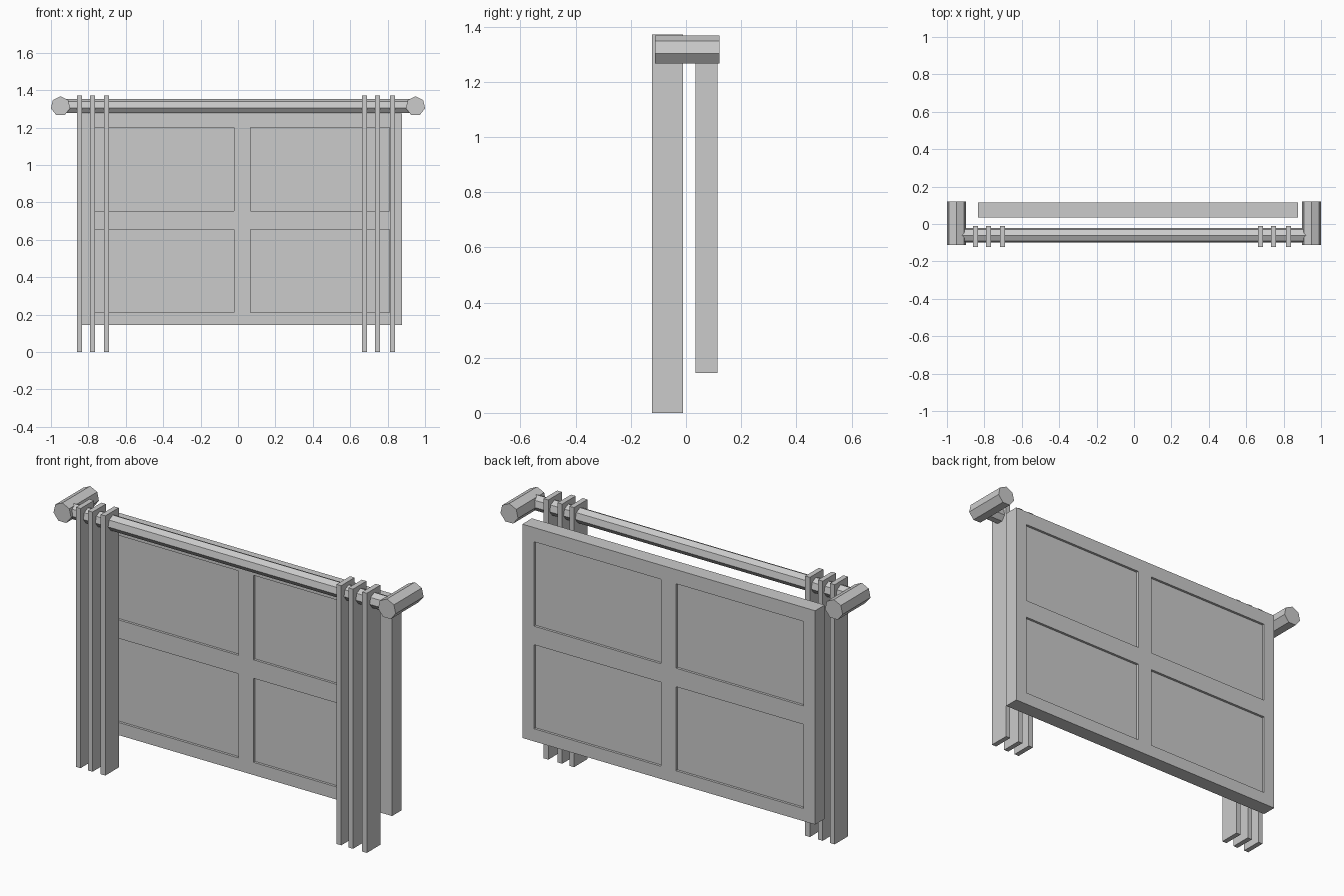
import bpy, bmesh
from math import pi
from mathutils import Matrix, Vector

if "Cube" in bpy.data.objects:
    bpy.data.objects.remove(bpy.data.objects["Cube"])


def finish(bm, name):
    bmesh.ops.recalc_face_normals(bm, faces=bm.faces)
    mesh = bpy.data.meshes.new(name)
    bm.to_mesh(mesh)
    bm.free()
    ob = bpy.data.objects.new(name, mesh)
    bpy.context.collection.objects.link(ob)
    return ob


def box(name, lo, hi):
    lo, hi = Vector(lo), Vector(hi)
    bm = bmesh.new()
    bmesh.ops.create_cube(bm, size=1)
    bmesh.ops.scale(bm, vec=hi - lo, verts=bm.verts)
    bmesh.ops.translate(bm, vec=(lo + hi) / 2, verts=bm.verts)
    return finish(bm, name)


def pole(name, radius, length, centre, along_x):
    """Seven-sided cylinder along x or y with one corner pointing straight up."""
    bm = bmesh.new()
    bmesh.ops.create_cone(bm, cap_ends=True, segments=7, radius1=radius,
                          radius2=radius, depth=length)
    # turn the highest corner onto +y, then tip the axis over
    top = max(bm.verts, key=lambda v: v.co.y).co
    turn = Matrix.Rotation(pi / 2 - Vector((1, 0)).angle(top.xy), 4, 'Z')
    if top.x < 0:
        turn = Matrix.Rotation(-(Vector((0, 1)).angle(top.xy)), 4, 'Z')
    tip = Matrix.Rotation(pi / 2, 4, 'X')
    if along_x:
        tip = Matrix.Rotation(pi / 2, 4, 'Z') @ tip
    bmesh.ops.transform(bm, matrix=Matrix.Translation(centre) @ tip @ turn,
                        verts=bm.verts)
    return finish(bm, name)


def window_panel(name, xs, zs, y0, y1, depth):
    """Slab split by grid lines, odd cells sunk on both sides."""
    bm = bmesh.new()
    grid = [[bm.verts.new((x, y0, z)) for z in zs] for x in xs]
    for i in range(len(xs) - 1):
        for j in range(len(zs) - 1):
            bm.faces.new((grid[i][j], grid[i + 1][j],
                          grid[i + 1][j + 1], grid[i][j + 1]))
    geom = bmesh.ops.extrude_face_region(bm, geom=bm.faces[:], use_keep_orig=True)["geom"]
    bmesh.ops.translate(bm, vec=(0, y1 - y0, 0),
                        verts=[g for g in geom if isinstance(g, bmesh.types.BMVert)])
    bmesh.ops.recalc_face_normals(bm, faces=bm.faces)

    def is_pane(f):
        c = f.calc_center_median()
        return (abs(f.normal.y) > 0.9
                and any(xs[i] < c.x < xs[i + 1] for i in (1, 3))
                and any(zs[j] < c.z < zs[j + 1] for j in (1, 3)))

    panes = [f for f in bm.faces if is_pane(f)]
    for f in bmesh.ops.extrude_discrete_faces(bm, faces=panes)["faces"]:
        step = Vector((0, depth if f.calc_center_median().y < (y0 + y1) / 2 else -depth, 0))
        bmesh.ops.translate(bm, vec=step, verts=f.verts[:])
    return finish(bm, name)


# window with four sunken panes
window_panel("window_panel",
             (-0.835, -0.768, -0.021, 0.067, 0.81, 0.877),
             (0.145, 0.212, 0.656, 0.754, 1.2, 1.275),
             0.034, 0.114, 0.013)

# curtain rod and its two end pieces
pole("curtain_rod", 0.0395, 1.88, (0, -0.061, 1.3135), True)
for side, x in (("left", -0.949), ("right", 0.949)):
    pole("rod_end_" + side, 0.0526, 0.233, (x, 0.0045, 1.3144), False)

# hanging curtain folds
for i, x in enumerate((-0.848, -0.778, -0.703, 0.676, 0.745, 0.826)):
    box(f"curtain_fold_{i + 1}", (x - 0.0135, -0.123, 0), (x + 0.0135, -0.011, 1.372))
